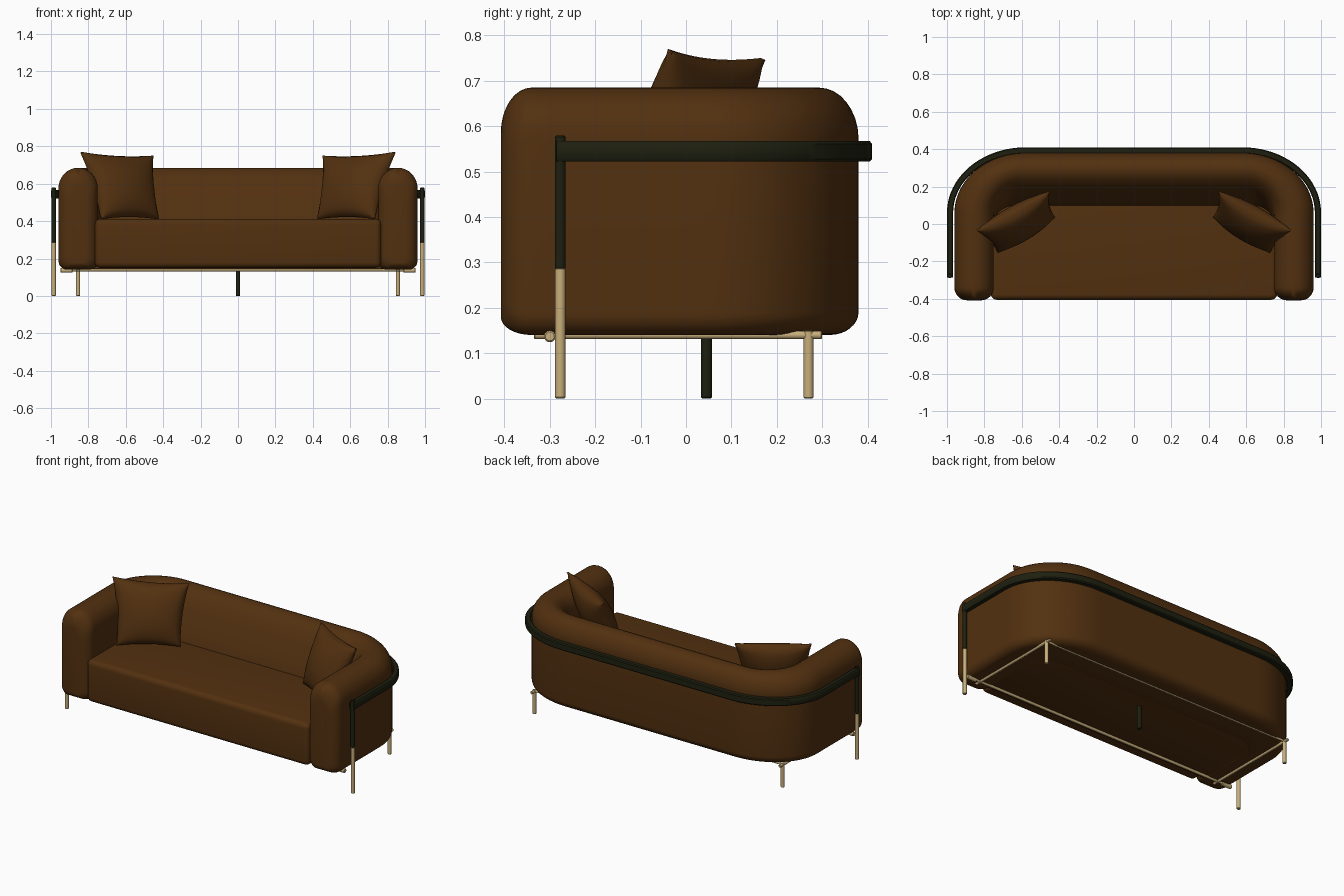
import bpy, bmesh, math
from mathutils import Vector

cube = bpy.data.objects.get("Cube")
if cube:
    bpy.data.objects.remove(cube, do_unlink=True)


def material(name, rgb):
    m = bpy.data.materials.new(name)
    m.use_nodes = True
    m.diffuse_color = (*rgb, 1)
    bsdf = m.node_tree.nodes["Principled BSDF"]
    bsdf.inputs["Base Color"].default_value = (*rgb, 1)
    bsdf.inputs["Roughness"].default_value = 0.7
    return m


LEATHER = material("brown leather", (0.085, 0.03, 0.005))
DARK = material("dark olive metal", (0.013, 0.014, 0.005))
BRASS = material("pale brass", (0.58, 0.43, 0.2))


def finish(name, bm, mat, angle=40):
    bmesh.ops.recalc_face_normals(bm, faces=bm.faces)
    mesh = bpy.data.meshes.new(name)
    bm.to_mesh(mesh)
    bm.free()
    ob = bpy.data.objects.new(name, mesh)
    bpy.context.collection.objects.link(ob)
    mesh.materials.append(mat)
    bpy.ops.object.select_all(action='DESELECT')
    ob.select_set(True)
    bpy.context.view_layer.objects.active = ob
    bpy.ops.object.shade_smooth_by_angle(angle=math.radians(angle))
    return ob


def loft(name, rings, mat, angle=40):
    """Skin closed rings in order and cap both ends."""
    bm = bmesh.new()
    rows = [[bm.verts.new(p) for p in ring] for ring in rings]
    n = len(rows[0])
    for a, b in zip(rows, rows[1:]):
        for i in range(n):
            j = (i + 1) % n
            bm.faces.new((a[i], a[j], b[j], b[i]))
    bm.faces.new(rows[0])
    bm.faces.new(rows[-1])
    return finish(name, bm, mat, angle)


def tube(name, a, b, r, mat):
    a, b = Vector(a), Vector(b)
    d = (b - a).normalized()
    u = d.orthogonal().normalized()
    v = d.cross(u)
    circle = [(math.cos(k * math.tau / 16), math.sin(k * math.tau / 16)) for k in range(16)]
    bevel = r * 0.25
    stops = [(a, r - bevel), (a + d * bevel, r), (b - d * bevel, r), (b, r - bevel)]
    return loft(name, [[p + (u * c + v * s) * q for c, s in circle] for p, q in stops], mat)


def smooth(t):
    t = min(max(t, 0), 1)
    return t * t * (3 - 2 * t)


def outline(half_w, back, cx, cy, front, arm=8, corner=20, side=10):
    """U-shaped plan line from the right arm front to the left arm front."""
    half = [(half_w, front + (cy - front) * i / arm) for i in range(arm)]
    for i in range(corner + 1):
        t = math.pi / 2 * i / corner
        half.append((cx + (half_w - cx) * math.cos(t), cy + (back - cy) * math.sin(t)))
    half += [(cx * (1 - i / side), back) for i in range(1, side + 1)]
    return [(-x, y) for x, y in half] + [(x, y) for x, y in half[-2::-1]]


# Upholstered shell: a rounded section swept around the U, back leaning outwards
BOTTOM, TOP, FRONT = 0.14, 0.685, -0.34


def section(lean, inset_f=0, inset_z=0):
    lo, hi = inset_f, 1 - inset_f
    z0, z1 = BOTTOM + inset_z * 0.4, TOP - inset_z
    rb, rt = 0.22 * (hi - lo), 0.5 * (hi - lo)
    zb, zt = 0.05, 0.11
    pts = []

    def arc(cf, cz, rf, rz, start):
        for i in range(9):
            t = math.radians(start + 90 * i / 8)
            pts.append((cf + rf * math.cos(t), cz + rz * math.sin(t)))

    arc(lo + rb, z0 + zb, rb, zb, 180)
    arc(hi - rb, z0 + zb, rb, zb, 270)
    pts.extend((hi, z0 + zb + (z1 - zt - z0 - zb) * k / 8) for k in range(1, 8))
    arc(hi - rt, z1 - zt, rt, zt, 0)
    arc(lo + rt, z1 - zt, rt, zt, 90)
    return [(f * (1 - 0.4 * lean * smooth((z - 0.36) / 0.34)), z) for f, z in pts]


outer = outline(0.96, 0.38, 0.58, 0.06, FRONT)
inner = outline(0.75, 0.09, 0.64, 0.0, FRONT)


def ring(k, prof, y=None):
    (ox, oy), (ix, iy) = outer[k], inner[k]
    return [(ox + (ix - ox) * f, oy + (iy - oy) * f if y is None else y, z) for f, z in prof]


def arm_end(k):
    out = []
    for i in range(9):
        t = math.pi / 2 * i / 8
        c = 1 - math.cos(t)
        out.append(ring(k, section(0, 0.32 * c, 0.1 * c), FRONT - 0.068 * math.sin(t)))
    return out


count = len(outer)
body = [ring(k, section(smooth((min(k, count - 1 - k) - 8) / 20))) for k in range(1, count - 1)]
loft("sofa_shell", arm_end(0)[::-1] + body + arm_end(count - 1), LEATHER, 60)


# Seat cushion and underside panel
def soft_box(name, lo, hi, r, mat, segments=5):
    bm = bmesh.new()
    bmesh.ops.create_cube(bm, size=1)
    for v in bm.verts:
        v.co = [(l + h) / 2 + c * (h - l) for c, l, h in zip(v.co, lo, hi)]
    bmesh.ops.bevel(bm, geom=bm.edges[:], offset=r, segments=segments, profile=0.5, affect='EDGES')
    return finish(name, bm, mat)


soft_box("seat_cushion", (-0.765, -0.405, 0.15), (0.765, 0.2, 0.412), 0.03, LEATHER)
soft_box("underside_panel", (-0.8, -0.33, 0.143), (0.8, 0.27, 0.17), 0.005, LEATHER, 2)


# Scatter pillows: a puffed patch between four corners with pinched edges
def pillow(name, side):
    tl, tr, br, bl = [Vector((side * x, y, z)) for x, y, z in (
        (0.84, -0.035, 0.768), (0.455, 0.17, 0.748), (0.425, 0.04, 0.412), (0.73, -0.15, 0.412))]
    normal = (tr - bl).cross(tl - br).normalized()
    n = 24
    bm = bmesh.new()
    for sign in (1, -1):
        rows = []
        for i in range(n + 1):
            row = []
            for j in range(n + 1):
                u, v = 2 * i / n - 1, 2 * j / n - 1
                pu = u * (1 - 0.07 * (1 - v * v))
                pv = v * (1 - 0.07 * (1 - u * u))
                s, t = (pu + 1) / 2, (pv + 1) / 2
                p = bl.lerp(br, s).lerp(tl.lerp(tr, s), t)
                puff = ((1 - u * u) * (1 - v * v)) ** 0.55
                row.append(bm.verts.new(p + normal * sign * (0.075 * puff + 0.006)))
            rows.append(row)
        for a, b in zip(rows, rows[1:]):
            for j in range(n):
                bm.faces.new((a[j], a[j + 1], b[j + 1], b[j]))
    rims = [e for e in bm.edges if e.is_boundary]
    bmesh.ops.bridge_loops(bm, edges=rims)
    return finish(name, bm, LEATHER, 70)


pillow("left_pillow", 1)
pillow("right_pillow", -1)

# Wraparound rail
rail_out = outline(1.0, 0.41, 0.58, 0.06, -0.285)
rail_in = outline(0.967, 0.375, 0.58, 0.06, -0.285)
rail = []
for (ox, oy), (ix, iy) in zip(rail_out, rail_in):
    def mix(f, z):
        return (ox + (ix - ox) * f, oy + (iy - oy) * f, z)
    rail.append([mix(0.15, 0.522), mix(0, 0.528), mix(0, 0.561), mix(0.15, 0.567),
                 mix(0.85, 0.567), mix(1, 0.561), mix(1, 0.528), mix(0.85, 0.522)])
loft("wrap_rail", rail, DARK)

# Posts, legs and base frame
for side, label in ((1, "left"), (-1, "right")):
    x = 0.985 * side
    tube(label + "_post_upper", (x, -0.277, 0.285), (x, -0.277, 0.579), 0.012, DARK)
    tube(label + "_post_lower", (x, -0.277, 0), (x, -0.277, 0.288), 0.0115, BRASS)
    x = 0.855 * side
    tube(label + "_back_leg", (x, 0.27, 0), (x, 0.27, 0.15), 0.011, BRASS)
    tube(label + "_side_bar", (x, -0.335, 0.14), (x, 0.3, 0.14), 0.009, BRASS)
    tube(label + "_bar_tip", (0.885 * side, -0.3, 0.137), (0.95 * side, -0.3, 0.137), 0.013, BRASS)
tube("front_bar", (-0.94, -0.3, 0.14), (0.94, -0.3, 0.14), 0.009, BRASS)
tube("back_bar", (-0.855, 0.27, 0.143), (0.855, 0.27, 0.143), 0.007, BRASS)
tube("centre_leg", (0, 0.045, 0), (0, 0.045, 0.15), 0.012, DARK)
